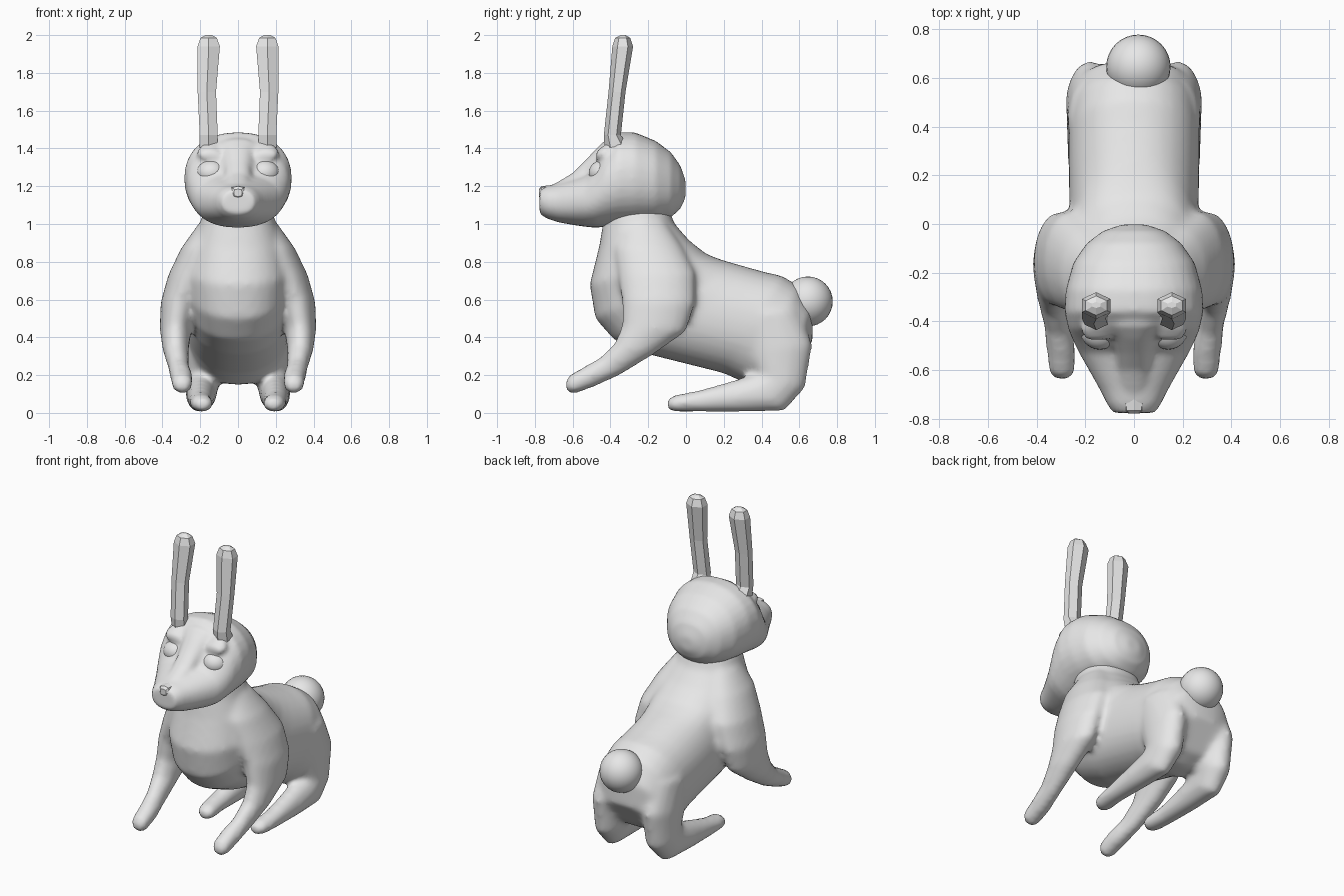
import bpy, bmesh, math
from mathutils import Vector

cube = bpy.data.objects.get("Cube")
if cube:
    bpy.data.objects.remove(cube, do_unlink=True)

grey = bpy.data.materials.new("soft grey")
grey.use_nodes = True
colour = (0.8, 0.8, 0.8, 1)
grey.diffuse_color = colour
grey.node_tree.nodes["Principled BSDF"].inputs["Base Color"].default_value = colour


def add_object(name, bm):
    bmesh.ops.recalc_face_normals(bm, faces=bm.faces)
    mesh = bpy.data.meshes.new(name)
    bm.to_mesh(mesh)
    bm.free()
    mesh.materials.append(grey)
    obj = bpy.data.objects.new(name, mesh)
    bpy.context.collection.objects.link(obj)
    return obj


def loft(bm, rings, sides=16, power=1.0, mirror=1):
    """Each ring: centre x, first (y, z), opposite (y, z), half width."""
    loops = []
    for cx, a, b, w in rings:
        a, b = Vector((0, *a)), Vector((0, *b))
        mid, half = (a + b) / 2, (a - b) / 2
        loop = []
        for i in range(sides):
            t = math.tau * i / sides
            c, s = (math.copysign(abs(v) ** power, v) for v in (math.cos(t), math.sin(t)))
            p = mid + half * c
            loop.append(bm.verts.new(((cx + w * s) * mirror, p.y, p.z)))
        loops.append(loop)
    for p, q in zip(loops, loops[1:]):
        for i in range(sides):
            j = (i + 1) % sides
            bm.faces.new((p[i], p[j], q[j], q[i]))
    bm.faces.new(loops[0])
    bm.faces.new(loops[-1])


def blend(obj, voxel, rounds):
    """Fuse overlapping lofts into one smooth skin."""
    remesh = obj.modifiers.new("fuse", 'REMESH')
    remesh.mode = 'VOXEL'
    remesh.voxel_size = voxel
    remesh.use_smooth_shade = True
    smooth = obj.modifiers.new("soften", 'SMOOTH')
    smooth.factor = 0.5
    smooth.iterations = rounds


def ball(name, centre, size):
    bm = bmesh.new()
    bmesh.ops.create_uvsphere(bm, u_segments=32, v_segments=16, radius=1)
    for v in bm.verts:
        v.co = Vector([c + s * p for c, s, p in zip(centre, size, v.co)])
    for f in bm.faces:
        f.smooth = True
    return add_object(name, bm)


# Torso, front legs and hind legs
torso = [
    (0, (-.43, 1.08), (-.09, 1.08), .18),
    (0, (-.44, 1.0), (-.06, 1.0), .20),
    (0, (-.46, .88), (.02, .91), .245),
    (0, (-.51, .68), (.11, .84), .28),
    (0, (-.48, .5), (.19, .81), .275),
    (0, (-.38, .385), (.26, .79), .265),
    (0, (-.2, .31), (.33, .77), .265),
    (0, (0, .26), (.42, .745), .268),
    (0, (.2, .21), (.51, .725), .27),
    (0, (.33, .15), (.6, .67), .265),
    (0, (.45, .15), (.67, .55), .24),
    (0, (.55, .2), (.67, .38), .18),
]
front_leg = [
    (.13, (-.34, 1.0), (-.1, 1.0), .08),
    (.19, (-.38, .87), (-.02, .88), .11),
    (.255, (-.36, .72), (.05, .74), .115),
    (.31, (-.34, .59), (.05, .58), .1),
    (.33, (-.34, .46), (0, .43), .085),
    (.33, (-.38, .365), (-.17, .31), .07),
    (.315, (-.46, .29), (-.34, .205), .056),
    (.3, (-.54, .245), (-.48, .14), .06),
    (.295, (-.62, .2), (-.59, .10), .055),
    (.295, (-.64, .16), (-.63, .11), .03),
]
hind_leg = [
    (.16, (.25, .52), (.6, .55), .11),
    (.18, (.31, .32), (.67, .36), .1),
    (.185, (.37, .21), (.63, .13), .09),
    (.195, (.31, .19), (.52, .01), .082),
    (.2, (.16, .145), (.3, .005), .07),
    (.2, (.05, .115), (.08, .005), .06),
    (.19, (-.06, .095), (-.06, .005), .06),
    (.185, (-.1, .07), (-.1, .02), .035),
]
bm = bmesh.new()
loft(bm, torso, 32, .9)
for side in (1, -1):
    loft(bm, front_leg, 20, mirror=side)
    loft(bm, hind_leg, 20, mirror=side)
blend(add_object("body_and_legs", bm), .018, 8)

# Head: skull with low cheeks, and a narrow bridge between the eyes
skull = [(-.002, 1.23, 1.14, .05), (-.03, 1.31, 1.08, .13), (-.08, 1.38, 1.035, .195),
         (-.16, 1.44, 1.01, .25), (-.27, 1.485, 1.0, .28), (-.36, 1.485, .995, .285),
         (-.43, 1.42, .985, .27), (-.48, 1.33, .98, .25), (-.53, 1.265, .985, .225),
         (-.6, 1.24, .995, .185), (-.68, 1.215, 1.01, .14), (-.74, 1.2, 1.03, .11),
         (-.775, 1.18, 1.055, .085)]
bridge = [(-.3, 1.48, 1.2, .14), (-.42, 1.45, 1.2, .13), (-.47, 1.405, 1.18, .09),
          (-.53, 1.34, 1.15, .075), (-.6, 1.27, 1.12, .07), (-.7, 1.21, 1.1, .06)]
brow = [(.12, (-.36, 1.46), (-.36, 1.33), .06), (.15, (-.43, 1.42), (-.43, 1.33), .07),
        (.15, (-.475, 1.385), (-.475, 1.34), .05)]
bm = bmesh.new()
for part, power in ((skull, .9), (bridge, .85)):
    loft(bm, [(0, (y, top), (y, low), w) for y, top, low, w in part], 32, power)
for side in (1, -1):
    loft(bm, brow, 16, mirror=side)
blend(add_object("head", bm), .014, 5)

# Nose plate on the muzzle tip
bm = bmesh.new()
loft(bm, [(0, (-.72, 1.205), (-.72, 1.13), .045), (0, (-.765, 1.2), (-.77, 1.135), .036),
          (0, (-.778, 1.185), (-.778, 1.145), .022)], 8, .6)
add_object("nose", bm)

# Eyes and faceted ears
ear = [(.155, (-.43, 1.4), (-.31, 1.42), .055), (.155, (-.435, 1.47), (-.345, 1.47), .055),
       (.165, (-.41, 1.7), (-.32, 1.7), .056), (.155, (-.39, 1.94), (-.28, 1.94), .068),
       (.155, (-.375, 1.985), (-.295, 1.985), .05), (.155, (-.345, 2.0), (-.32, 2.0), .02)]
for side, label in ((1, "left"), (-1, "right")):
    ball(label + "_eye", (.14 * side, -.435, 1.27), (.082, .08, .07))
    bm = bmesh.new()
    loft(bm, ear, 6, mirror=side)
    add_object(label + "_ear", bm)

# Tail
ball("tail", (.018, .645, .59), (.132, .132, .132))
